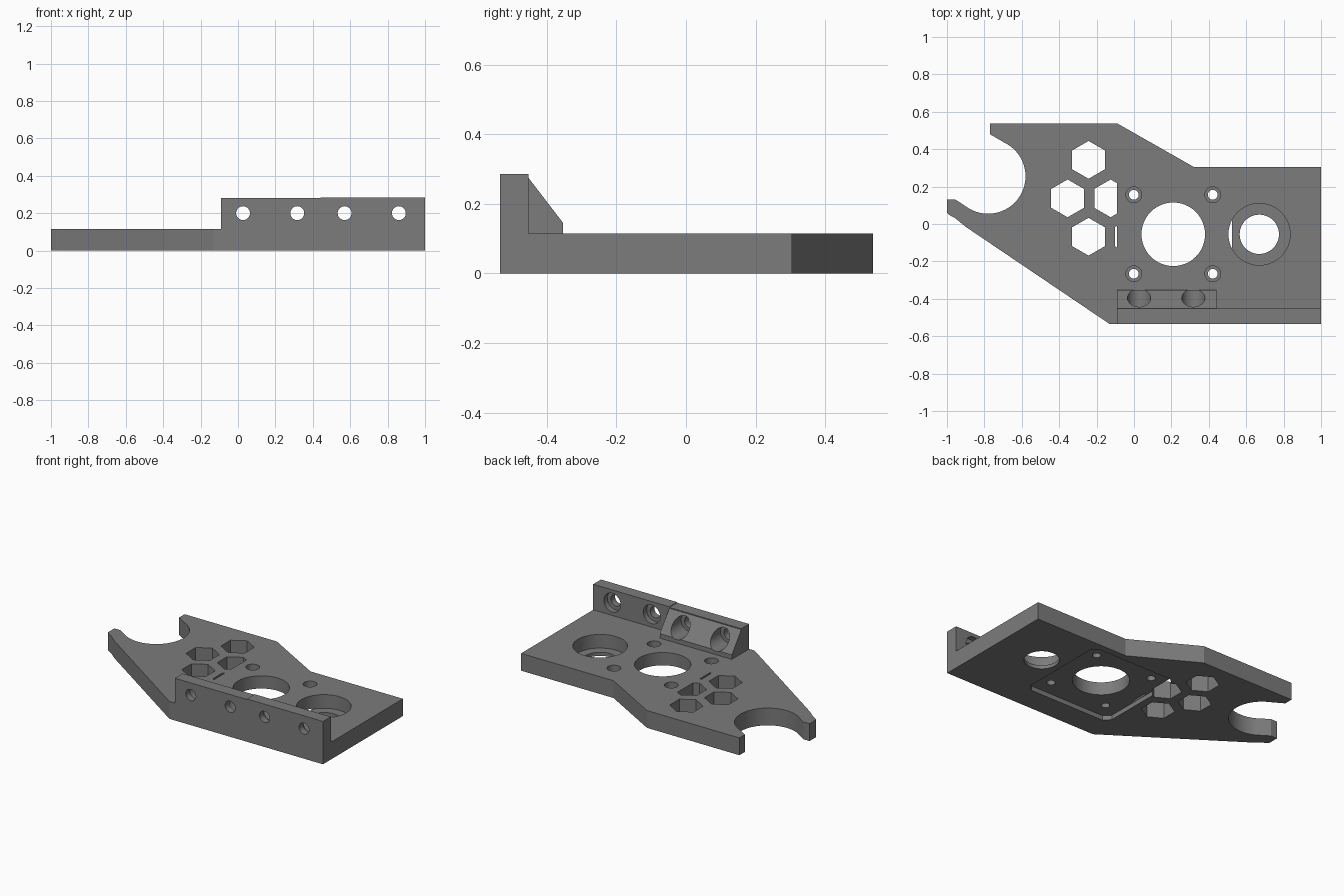
import bpy, bmesh, math
from mathutils import Matrix

if "Cube" in bpy.data.objects:
    bpy.data.objects.remove(bpy.data.objects["Cube"])

grey = bpy.data.materials.new("dark_grey_plastic")
grey.diffuse_color = (0.2, 0.2, 0.2, 1)
grey.use_nodes = True
grey.node_tree.nodes["Principled BSDF"].inputs["Base Color"].default_value = grey.diffuse_color


def prism(name, pts, lo, hi, axis="z"):
    """Extrude a closed outline along z (xy points) or along x (yz points)."""
    bm = bmesh.new()
    place = (lambda p, d: (p[0], p[1], d)) if axis == "z" else (lambda p, d: (d, p[0], p[1]))
    face = bm.faces.new([bm.verts.new(place(p, lo)) for p in pts])
    ext = bmesh.ops.extrude_face_region(bm, geom=[face])
    verts = [e for e in ext["geom"] if isinstance(e, bmesh.types.BMVert)]
    d = hi - lo
    bmesh.ops.translate(bm, verts=verts, vec=(0, 0, d) if axis == "z" else (d, 0, 0))
    bmesh.ops.recalc_face_normals(bm, faces=bm.faces)
    return finish(name, bm)


def finish(name, bm):
    me = bpy.data.meshes.new(name)
    bm.to_mesh(me)
    bm.free()
    ob = bpy.data.objects.new(name, me)
    me.materials.append(grey)
    bpy.context.collection.objects.link(ob)
    return ob


def cylinder(r, lo, hi, a, b, axis="z"):
    """Cylinder along z at (x, y) = (a, b), or along y at (x, z) = (a, b)."""
    bm = bmesh.new()
    mid = (lo + hi) / 2
    if axis == "z":
        m = Matrix.Translation((a, b, mid))
    else:
        m = Matrix.Translation((a, mid, b)) @ Matrix.Rotation(math.pi / 2, 4, "X")
    bmesh.ops.create_cone(bm, cap_ends=True, segments=48, radius1=r, radius2=r,
                          depth=hi - lo, matrix=m)
    return finish("cutter", bm)


def combine(target, other, op="DIFFERENCE"):
    mod = target.modifiers.new("bool", "BOOLEAN")
    mod.operation, mod.solver, mod.object = op, "EXACT", other
    bpy.context.view_layer.objects.active = target
    bpy.ops.object.modifier_apply(modifier=mod.name)
    bpy.data.objects.remove(other, do_unlink=True)


T = 0.115                      # plate thickness
MX, MY = 0.21, -0.055          # motor centre

# Plate outline, with a round open mouth on the left
mouth = [(-0.78 + 0.2 * math.cos(a), 0.255 + 0.2 * math.sin(a))
         for a in (math.radians(-120 + 185 * i / 32) for i in range(33))]
outline = [(-0.77, 0.48), (-0.77, 0.538), (-0.09, 0.538), (0.32, 0.305), (1, 0.305),
           (1, -0.535), (-0.13, -0.535), (-0.90, -0.015), (-0.955, 0.03),
           (-0.985, 0.047), (-1, 0.06), (-1, 0.13), (-0.955, 0.13), (-0.93, 0.115)] + mouth
plate = prism("mounting_plate", outline, 0, T)

# Hexagonal lightening holes, stopped at the solid motor pad
STOP = -0.09
for cx, cy in [(-0.243, 0.343), (-0.355, 0.137), (-0.125, 0.137), (-0.243, -0.068), (-0.015, -0.068)]:
    hexa = [(cx + 0.101 * math.cos(math.radians(30 + 60 * i)),
             cy + 0.101 * math.sin(math.radians(30 + 60 * i))) for i in range(6)]
    clipped = []
    for p, q in zip(hexa, hexa[1:] + hexa[:1]):
        if p[0] <= STOP:
            clipped.append(p)
        if (p[0] <= STOP) != (q[0] <= STOP):
            t = (STOP - p[0]) / (q[0] - p[0])
            clipped.append((STOP, p[1] + t * (q[1] - p[1])))
    combine(plate, prism("cutter", clipped, -0.1, 0.3))

# Square motor recess underneath with clipped corners
h, c = 0.315, 0.275
recess = [(h, c), (c, h), (-c, h), (-h, c), (-h, -c), (-c, -h), (c, -h), (h, -c)]
combine(plate, prism("cutter", [(MX + x, MY + y) for x, y in recess], -0.1, 0.03))

# Motor hole, bearing seat and counterbored screw holes
combine(plate, cylinder(0.17, -0.1, 0.3, MX, MY))
combine(plate, cylinder(0.105, -0.1, 0.3, 0.67, MY))
combine(plate, cylinder(0.165, 0.024, 0.3, 0.67, MY))
for sx in (-1, 1):
    for sy in (-1, 1):
        x, y = MX + sx * 0.211, MY + sy * 0.211
        combine(plate, cylinder(0.026, -0.1, 0.3, x, y))
        combine(plate, cylinder(0.042, 0.07, 0.3, x, y))

# Upright rail on the front edge: sloped block on the left, thin wall on the right
block = prism("rail_block", [(-0.535, T), (-0.353, T), (-0.353, 0.145), (-0.453, 0.275),
                             (-0.453, 0.281), (-0.535, 0.281)], -0.09, 0.44, "x")
wall = prism("rail_wall", [(-0.535, T), (-0.453, T), (-0.453, 0.285), (-0.535, 0.285)],
             0.44, 1, "x")
combine(plate, block, "UNION")
combine(plate, wall, "UNION")

# Bolt holes through the rail, counterbored from behind
for x in (0.027, 0.317, 0.57, 0.86):
    combine(plate, cylinder(0.037, -0.7, -0.2, x, 0.2, "y"))
    combine(plate, cylinder(0.062, -0.49, -0.2, x, 0.2, "y"))

plate.select_set(True)
bpy.context.view_layer.objects.active = plate
bpy.ops.object.shade_smooth_by_angle(angle=math.radians(25))
